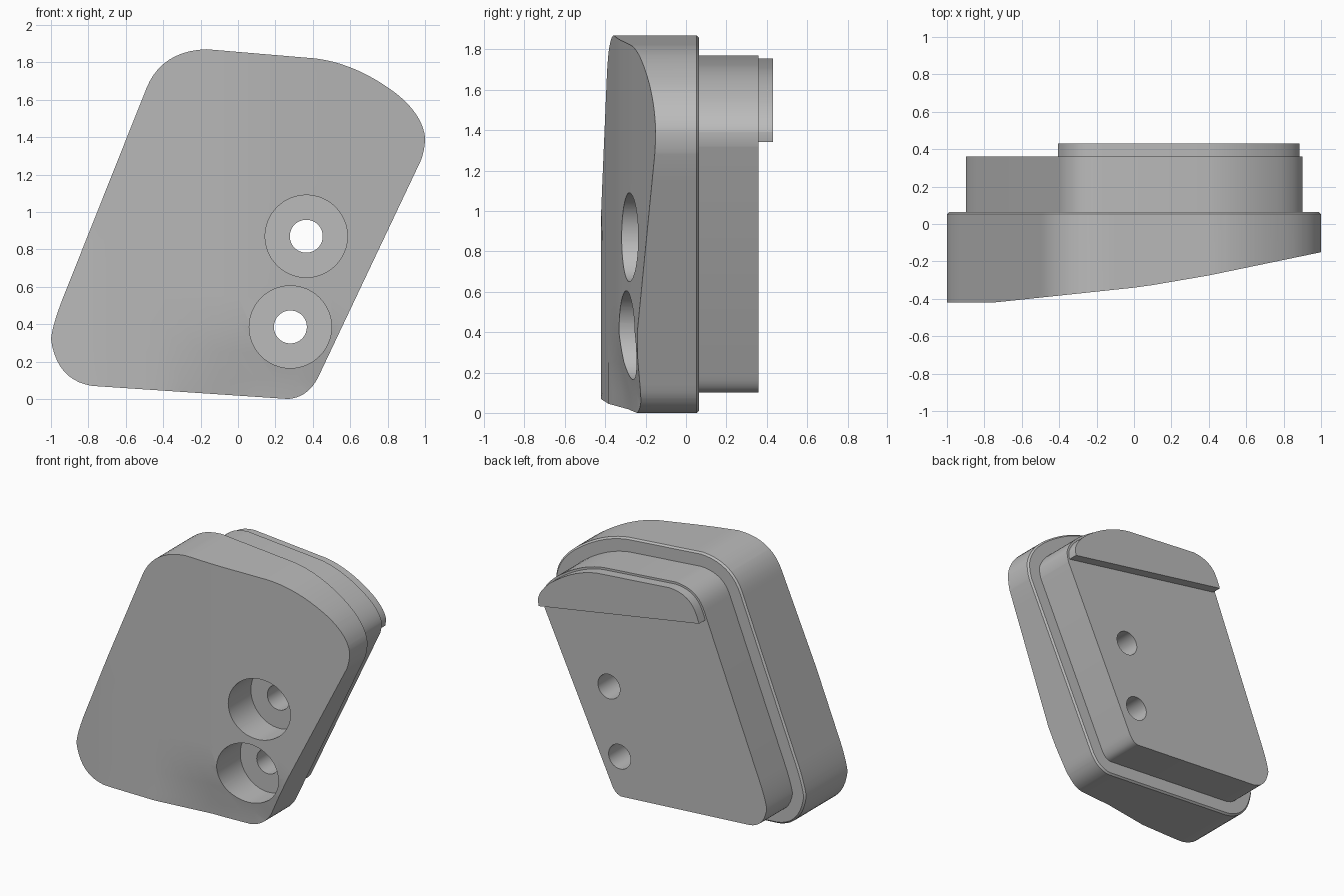
import bpy, bmesh, math
from mathutils import Vector

if "Cube" in bpy.data.objects:
    bpy.data.objects.remove(bpy.data.objects["Cube"])

grey = bpy.data.materials.new("plain grey")
grey.use_nodes = True
COLOUR = (0.5, 0.5, 0.5, 1)
grey.diffuse_color = COLOUR
grey.node_tree.nodes["Principled BSDF"].inputs["Base Color"].default_value = COLOUR

# Slanted rounded outline in x, z: each corner is start, control, end
CORNERS = [
    ((-0.49, 1.66), (-0.41, 1.86), (-0.17, 1.87)),
    ((0.42, 1.82), (0.64, 1.79), (0.85, 1.63)),
    ((0.85, 1.63), (0.985, 1.52), (1.0, 1.4)),
    ((1.0, 1.4), (1.0, 1.34), (0.98, 1.28)),
    ((0.44, 0.14), (0.385, 0.01), (0.27, 0.0)),
    ((-0.78, 0.07), (-0.97, 0.1), (-1.0, 0.32)),
    ((-1.0, 0.32), (-0.99, 0.41), (-0.92, 0.58)),
]


def outline(steps=10):
    pts = []
    for a, b, c in CORNERS:
        a, b, c = Vector(a), Vector(b), Vector(c)
        for i in range(steps + 1):
            t = i / steps
            p = a * (1 - t) ** 2 + b * 2 * t * (1 - t) + c * t * t
            if not pts or (p - pts[-1]).length > 1e-4:
                pts.append(p)
    return pts


def inset(pts, d):
    # Moves the clockwise outline inward by d
    out = []
    for i, p in enumerate(pts):
        e1 = (p - pts[i - 1]).normalized()
        e2 = (pts[(i + 1) % len(pts)] - p).normalized()
        n1, n2 = Vector((e1.y, -e1.x)), Vector((e2.y, -e2.x))
        out.append(p + (n1 + n2) * d / (1 + n1.dot(n2)))
    return out


def prism(rings):
    # Stacks outline rings given as (inset, y), capped at both ends
    bm = bmesh.new()
    base = outline()
    loops = [[bm.verts.new((p.x, y, p.y)) for p in inset(base, d)] for d, y in rings]
    n = len(base)
    for a, b in zip(loops, loops[1:]):
        for i in range(n):
            j = (i + 1) % n
            bm.faces.new((a[i], a[j], b[j], b[i]))
    bm.faces.new(loops[0])
    bm.faces.new(loops[-1])
    return bm


def cut(bm, co, no, **kw):
    return bmesh.ops.bisect_plane(bm, geom=bm.verts[:] + bm.edges[:] + bm.faces[:],
                                  plane_co=co, plane_no=no, **kw)


def finish(name, bm):
    bmesh.ops.recalc_face_normals(bm, faces=bm.faces[:])
    me = bpy.data.meshes.new(name)
    bm.to_mesh(me)
    bm.free()
    me.materials.append(grey)
    ob = bpy.data.objects.new(name, me)
    bpy.context.collection.objects.link(ob)
    return ob


def bore(ob, x, z, radius, y0, y1):
    # Cuts a round hole along y
    bpy.ops.mesh.primitive_cylinder_add(vertices=64, radius=radius, depth=y1 - y0,
                                        location=(x, (y0 + y1) / 2, z),
                                        rotation=(math.pi / 2, 0, 0))
    cutter = bpy.context.object
    cutter.hide_render = True
    cutter.data.materials.append(grey)
    mod = ob.modifiers.new("bore", "BOOLEAN")
    mod.operation, mod.solver, mod.object = "DIFFERENCE", "EXACT", cutter
    bpy.context.view_layer.objects.active = ob
    bpy.ops.object.modifier_apply(modifier=mod.name)
    bpy.data.objects.remove(cutter)


def smooth(ob, angle):
    bpy.ops.object.select_all(action="DESELECT")
    ob.select_set(True)
    bpy.context.view_layer.objects.active = ob
    bpy.ops.object.shade_smooth_by_angle(angle=math.radians(angle))


# Front surface: slopes back toward +x, with a dip at the lower right
SLOPE = [(-1.1, -0.42), (-0.75, -0.42), (0.05, -0.335), (0.4, -0.275), (1.1, -0.13)]


def clamp(v):
    return max(0.0, min(1.0, v))


def front_y(x, z):
    for (x0, y0), (x1, y1) in zip(SLOPE, SLOPE[1:]):
        if x <= x1:
            y = y0 + (y1 - y0) * (x - x0) / (x1 - x0)
            break
    return y + 0.055 * clamp((x + 0.4) / 0.4) * clamp((0.35 - z) / 0.3)


# Main body
bm = prism([(0, -1), (0, 0.053), (0.012, 0.065)])
for i in range(-9, 10):
    cut(bm, (i / 10, 0, 0), (1, 0, 0))
for i in range(1, 13):
    cut(bm, (0, 0, i * 0.15 - 0.05), (0, 0, 1))
bmesh.ops.triangulate(bm, faces=[f for f in bm.faces if f.calc_center_median().y < -0.99])
for v in bm.verts:
    if v.co.y < -0.9:
        v.co.y = front_y(v.co.x, v.co.z)
body = finish("main_body", bm)

# Raised tier on the back
tier = finish("back_tier", prism([(0.1, 0.05), (0.1, 0.36)]))

# Counterbored screw holes
for x, z in ((0.365, 0.87), (0.28, 0.385)):
    bore(body, x, z, 0.22, -1, -0.06)
    for part in (body, tier):
        bore(part, x, z, 0.088, -1, 1)

# Top plate on the back, cut off along a slanted line
bm = prism([(0.115, 0.355), (0.115, 0.43)])
a, b = Vector((0.89, 0, 1.34)), Vector((-0.42, 0, 1.56))
d = b - a
cut(bm, a, (d.z, 0, -d.x), clear_inner=True)
bmesh.ops.holes_fill(bm, edges=[e for e in bm.edges if e.is_boundary])
plate = finish("back_top_plate", bm)

for ob in (body, tier, plate):
    smooth(ob, 30)
